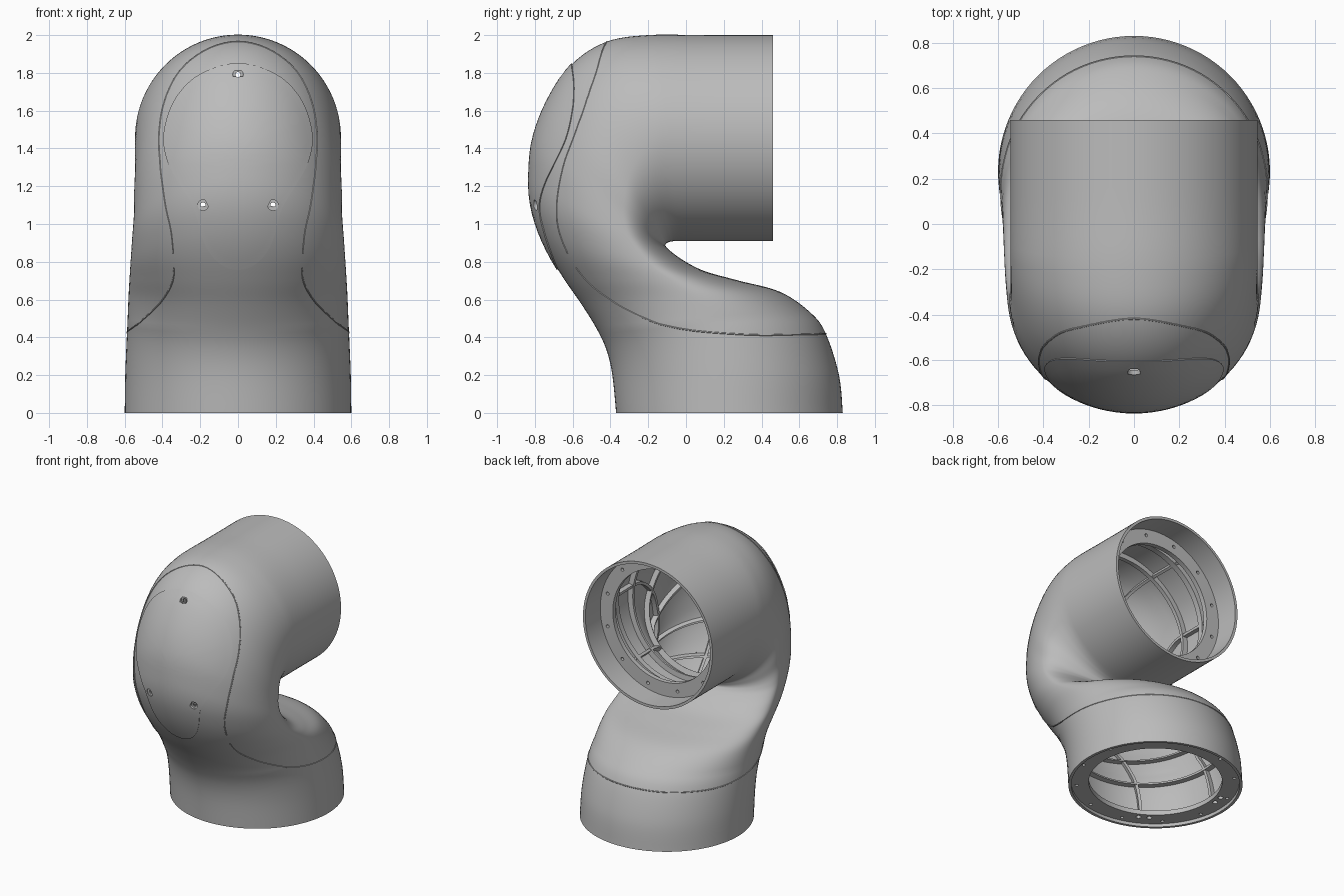
import bpy, bmesh, math
from mathutils import Vector, Matrix
from mathutils.bvhtree import BVHTree

cube = bpy.data.objects.get("Cube")
if cube:
    bpy.data.objects.remove(cube)

GREY = (0.5, 0.5, 0.5, 1)
mat = bpy.data.materials.new("plain grey")
mat.use_nodes = True
mat.diffuse_color = GREY
mat.node_tree.nodes["Principled BSDF"].inputs["Base Color"].default_value = GREY

# Elbow sections: outer (y, z), inner (y, z), half width
SECTIONS = [
    (-.37, 0, .83, 0, .6), (-.39, .2, .81, .2, .597), (-.42, .33, .74, .42, .59),
    (-.47, .44, .66, .53, .585), (-.55, .57, .5, .64, .58), (-.64, .7, .28, .7, .575),
    (-.72, .83, .1, .75, .57), (-.78, .96, -.01, .805, .565), (-.82, 1.1, -.08, .855, .56),
    (-.83, 1.25, -.105, .88, .555), (-.81, 1.45, -.11, .888, .55), (-.73, 1.66, -.107, .895, .55),
    (-.6, 1.85, -.1, .9, .545), (-.42, 1.965, -.08, .907, .545), (-.2, 2, -.04, .91, .545),
    (.1, 2, .1, .91, .545), (.46, 2, .46, .91, .545)]
LAST = len(SECTIONS) - 1
SIDES = 96
WALL = .02


def spline(points, u, closed=False):
    """Smooth interpolation through a list of tuples."""
    n = len(points)
    i = int(u) if closed else min(int(u), n - 2)
    t = u - i
    pick = lambda k: points[k % n] if closed else points[max(0, min(n - 1, k))]
    a, b, c, d = (pick(i + k) for k in (-1, 0, 1, 2))
    return [q + .5 * t * (r - p + t * (2 * p - 5 * q + 4 * r - s + t * (3 * (q - r) + s - p)))
            for p, q, r, s in zip(a, b, c, d)]


def shell_point(u, angle, inset=0):
    """Point on the elbow; the section is egg shaped around the bend."""
    yo, zo, yi, zi, width = spline(SECTIONS, u)
    outer, inner = Vector((0, yo, zo)), Vector((0, yi, zi))
    across = (inner - outer).normalized()
    length = (inner - outer).length - 2 * inset
    widest = .5 + .2 * math.sin(math.pi * max(0, min(1, (u - 3) / 11)))
    cosine = math.cos(angle)
    reach = length * (widest if cosine > 0 else 1 - widest)
    along = inset + widest * length - cosine * reach
    return outer + across * along + Vector(((width - inset) * math.sin(angle), 0, 0))


def turn(k, n=SIDES):
    return 2 * math.pi * k / n


def add_object(name, bm):
    bmesh.ops.recalc_face_normals(bm, faces=bm.faces)
    mesh = bpy.data.meshes.new(name)
    bm.to_mesh(mesh)
    bm.free()
    mesh.materials.append(mat)
    obj = bpy.data.objects.new(name, mesh)
    bpy.context.collection.objects.link(obj)
    return obj


def loft(name, rings, closed=True):
    """Skin closed rings; the chain of rings closes too, or gets end caps."""
    bm = bmesh.new()
    rows = [[bm.verts.new(p) for p in ring] for ring in rings]
    for a, b in zip(rows, rows[1:] + rows[:1] if closed else rows[1:]):
        for k in range(len(a)):
            bm.faces.new((a[k - 1], a[k], b[k], b[k - 1]))
    if not closed:
        bm.faces.new(rows[0])
        bm.faces.new(rows[-1])
    return add_object(name, bm)


def annulus(name, place, outer, inner, depth):
    corners = ((outer, 0), (outer, depth), (inner, depth), (inner, 0))
    return loft(name, [[place @ Vector((r * math.cos(turn(k)), r * math.sin(turn(k)), h))
                        for r, h in corners] for k in range(SIDES)])


def drill(obj, places, radius, depth):
    """Cut round holes centred on the given matrices."""
    bm = bmesh.new()
    for place in places:
        bmesh.ops.create_cone(bm, cap_ends=True, segments=20, radius1=radius,
                              radius2=radius, depth=depth, matrix=place)
    cutter = add_object("hole_cutter", bm)
    cutter.hide_render = True
    mod = obj.modifiers.new("holes", 'BOOLEAN')
    mod.operation, mod.solver, mod.object = 'DIFFERENCE', 'EXACT', cutter
    bake(obj)
    bpy.data.objects.remove(cutter)


def bake(obj):
    graph = bpy.context.evaluated_depsgraph_get()
    obj.data = bpy.data.meshes.new_from_object(obj.evaluated_get(graph))
    obj.modifiers.clear()


def smooth(obj):
    bpy.ops.object.select_all(action='DESELECT')
    obj.select_set(True)
    bpy.context.view_layer.objects.active = obj
    bpy.ops.object.shade_smooth_by_angle(angle=math.radians(35))


# Thin-walled elbow shell
steps = [k / 6 for k in range(LAST * 6 + 1)]
skin = lambda inset: [[shell_point(u, turn(k), inset) for k in range(SIDES)] for u in steps]
shell = loft("elbow_shell", skin(0) + skin(WALL)[::-1])
bm = bmesh.new()
bm.from_mesh(shell.data)
tree = BVHTree.FromBMesh(bm)
bm.free()

# Teardrop cover plate laid on the front
half = [(.2, 1.79), (.33, 1.66), (.39, 1.48), (.37, 1.33), (.3, 1.2),
        (.23, 1.08), (.195, .95), (.15, .85), (.08, .782)]
outline = [(0, 1.848)] + half + [(0, .76)] + [(-x, z) for x, z in half[::-1]]
count = len(outline) * 5
bm = bmesh.new()


def on_front(x, z):
    hit, normal, _, _ = tree.ray_cast(Vector((x, -2, z)), Vector((0, 1, 0)))
    return hit + normal * .001


middle = bm.verts.new(on_front(0, 1.35))
previous = None
for ring in range(1, 13):
    f = ring / 12
    row = []
    for k in range(count):
        x, z = spline(outline, k / 5, True)
        row.append(bm.verts.new(on_front(x * f, 1.35 + (z - 1.35) * f)))
    for k in range(count):
        if previous:
            bm.faces.new((previous[k - 1], previous[k], row[k], row[k - 1]))
        else:
            bm.faces.new((middle, row[k], row[k - 1]))
    previous = row
cover = add_object("front_cover", bm)
thick = cover.modifiers.new("thickness", 'SOLIDIFY')
thick.thickness, thick.offset = .01, 0
bake(cover)

# Counterbored screw holes through cover and shell
LIE = Matrix.Rotation(math.pi / 2, 4, 'X')
screws = [Matrix.Translation(on_front(x, z)) @ LIE for x, z in ((0, 1.79), (-.185, 1.1), (.185, 1.1))]
for part in (cover, shell):
    drill(part, screws, .028, .024)
    drill(part, screws, .014, .3)

# Seam line between the base collar, front panel and saddle
side = [(.3, .67, .42), (.52, .45, .415), (.588, .23, .42), (.58, 0, .44), (.54, -.2, .48),
        (.42, -.4, .58), (.34, -.54, .72), (.35, -.66, .93), (.39, -.69, 1.1), (.43, -.67, 1.3),
        (.44, -.6, 1.5), (.41, -.54, 1.7), (.28, -.47, 1.86)]
path = [(0, .74, .42)] + side + [(0, -.42, 1.97)] + [(-x, y, z) for x, y, z in side[::-1]]
seam_points = [tree.find_nearest(Vector(spline(path, k / 8, True)))[0] for k in range(len(path) * 8)]
seam_rings = []
for k, p in enumerate(seam_points):
    ahead = (seam_points[(k + 1) % len(seam_points)] - seam_points[k - 1]).normalized()
    out = tree.find_nearest(p)[1]
    across = ahead.cross(out).normalized()
    seam_rings.append([p + (across * math.cos(turn(j, 6)) + out * math.sin(turn(j, 6))) * .004
                       for j in range(6)])
seam = loft("panel_seam", seam_rings)

# Mounting flanges with bolt holes inside both openings
base_place = Matrix.Translation((0, .23, .025))
top_place = Matrix.Translation((0, .28, 1.455)) @ LIE
base_flange = annulus("base_flange", base_place, .588, .46, .035)
top_flange = annulus("top_flange", top_place, .535, .42, .035)
for flange, place, radius in ((base_flange, base_place, .545), (top_flange, top_place, .48)):
    spots = [place @ Matrix.Translation((radius * math.cos(turn(k + .5, 12)),
                                         radius * math.sin(turn(k + .5, 12)), 0)) for k in range(12)]
    drill(flange, spots, .012, .2)
wiring = [base_place @ Matrix.Translation((.5 * math.cos(a), .5 * math.sin(a), 0))
          for a in (2.9, 3.05, 4.1, 4.25)]
drill(base_flange, wiring, .018, .2)

# Inner stiffening ribs: hoops and lengthwise strips
parts = [shell, cover, seam, base_flange, top_flange]
for u in (2, 4, 6, 8, 10.5, 12.5, 14.3, 15.1):
    corners = ((u - .06, .015), (u + .06, .015), (u + .06, .06), (u - .06, .06))
    parts.append(loft("rib_hoop", [[shell_point(v, turn(k), inset) for v, inset in corners]
                                   for k in range(SIDES)]))
for degrees in (30, 85, 140, 220, 275, 330):
    a = math.radians(degrees)
    corners = ((a - .02, .015), (a + .02, .015), (a + .02, .055), (a - .02, .055))
    parts.append(loft("rib_strip", [[shell_point(.5 + k * 14.9 / 70, b, inset) for b, inset in corners]
                                    for k in range(71)], closed=False))
for part in parts:
    smooth(part)
